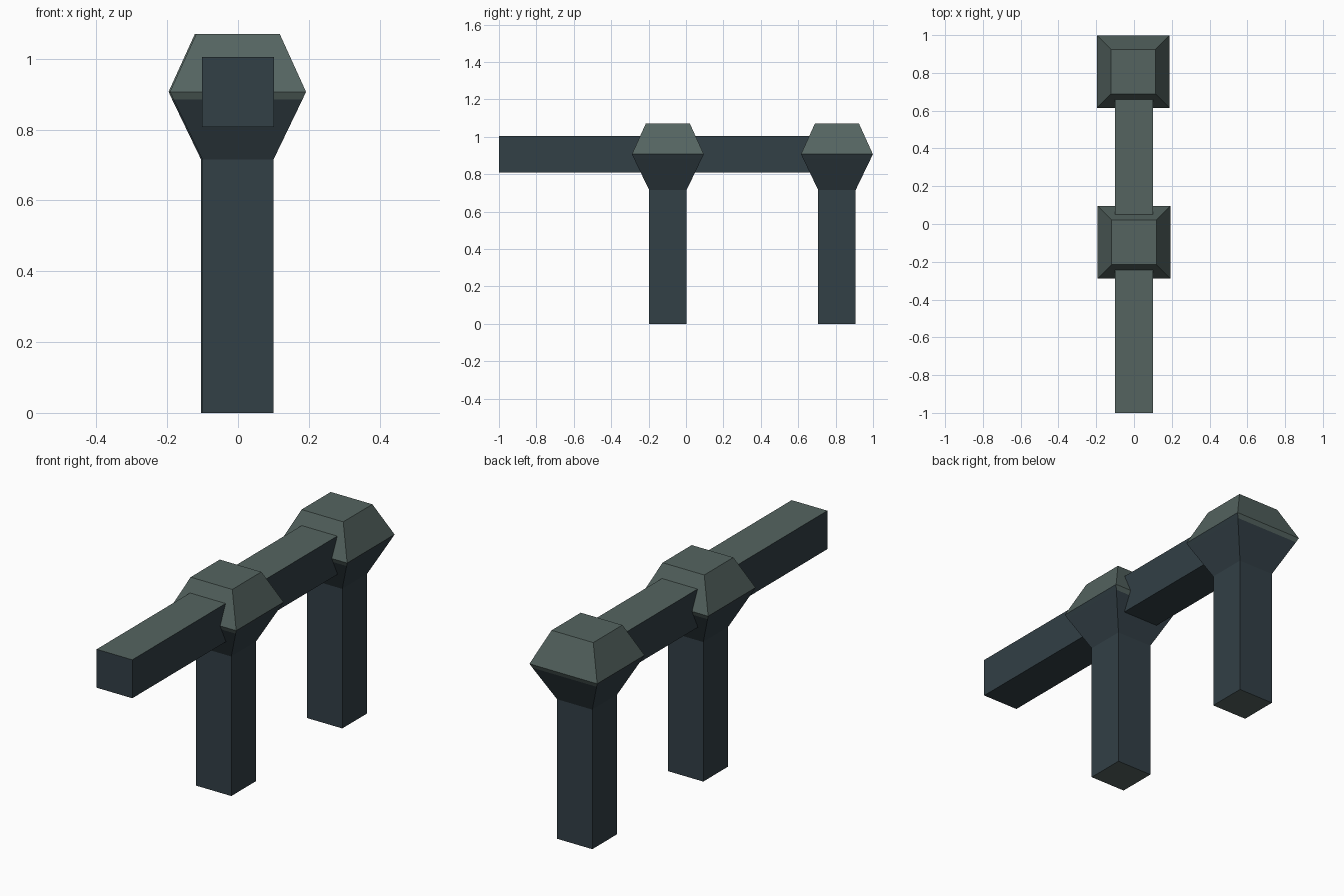
import bpy, bmesh

if "Cube" in bpy.data.objects:
    bpy.data.objects.remove(bpy.data.objects["Cube"])


def material(name, rgb):
    m = bpy.data.materials.new(name)
    m.diffuse_color = (*rgb, 1)
    m.use_nodes = True
    m.node_tree.nodes["Principled BSDF"].inputs["Base Color"].default_value = m.diffuse_color
    return m


DARK = material("dark slate", (0.032, 0.050, 0.061))
GREEN = material("grey green", (0.089, 0.127, 0.117))


def finish(bm, name, is_green):
    """Turn a bmesh into an object, colouring faces by a rule."""
    bmesh.ops.recalc_face_normals(bm, faces=bm.faces)
    for f in bm.faces:
        f.material_index = int(is_green(f))
    me = bpy.data.meshes.new(name)
    bm.to_mesh(me)
    bm.free()
    me.materials.append(DARK)
    me.materials.append(GREEN)
    ob = bpy.data.objects.new(name, me)
    bpy.context.collection.objects.link(ob)
    return ob


def square_loft(cx, cy, profile):
    """Stack square rings given as (half width, height), closed at both ends."""
    bm = bmesh.new()
    rings = [[bm.verts.new((cx + sx * h, cy + sy * h, z))
              for sx, sy in ((-1, -1), (1, -1), (1, 1), (-1, 1))]
             for h, z in profile]
    for a, b in zip(rings, rings[1:]):
        for i in range(4):
            j = (i + 1) % 4
            bm.faces.new((a[i], a[j], b[j], b[i]))
    bm.faces.new(rings[0][::-1])
    bm.faces.new(rings[-1])
    return bm


# post with flared collar and tapered cap
PROFILE = [(0.10, 0.0), (0.10, 0.715), (0.182, 0.885), (0.192, 0.907), (0.118, 1.07)]


def post_colour(f):
    z = f.calc_center_median().z
    trim_band = 0.886 < z < 0.906 and abs(f.normal.y) > 0.5
    return z > 0.91 or trim_band or f.normal.z < -0.9


for name, cx, cy in (("middle_post", 0.0, -0.097), ("back_post", -0.004, 0.807)):
    finish(square_loft(cx, cy, PROFILE), name, post_colour)

# horizontal rail, hidden end inside the back post
bm = bmesh.new()
bmesh.ops.create_cube(bm, size=1)
for v in bm.verts:
    v.co = (v.co.x * 0.202, -1.0 if v.co.y < 0 else 0.80, 1.005 if v.co.z > 0 else 0.808)
finish(bm, "rail", lambda f: f.normal.z > 0.9)
